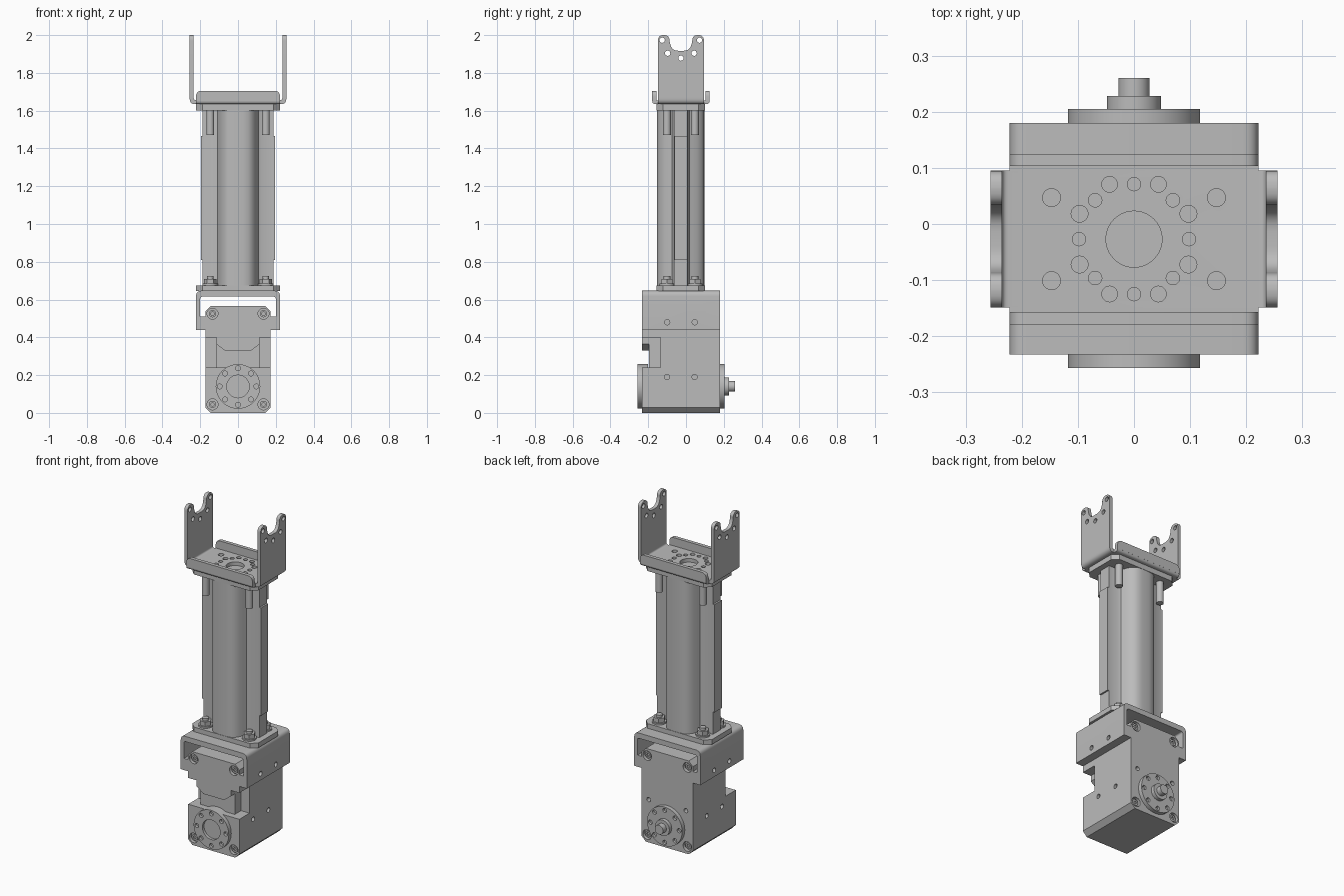
import bpy, bmesh
from math import sin, cos, pi, radians
from mathutils import Vector

if "Cube" in bpy.data.objects:
    bpy.data.objects.remove(bpy.data.objects["Cube"], do_unlink=True)

metal = bpy.data.materials.new("light_grey_metal")
metal.use_nodes = True
GREY = (0.5, 0.5, 0.5, 1)
metal.diffuse_color = GREY
metal.node_tree.nodes["Principled BSDF"].inputs["Base Color"].default_value = GREY

YC = -0.027          # centre line of the arm in y
AXLE = 0.14          # height of the output axle


def fillet(corners, steps=6):
    """Outline from (u, v[, r]) corners, rounding those with a radius."""
    out = []
    for i, c in enumerate(corners):
        p = Vector(c[:2])
        r = c[2] if len(c) > 2 else 0
        if not r:
            out.append(p)
            continue
        a = p + (Vector(corners[i - 1][:2]) - p).normalized() * r
        b = p + (Vector(corners[(i + 1) % len(corners)][:2]) - p).normalized() * r
        for k in range(steps + 1):
            t = k / steps
            out.append(a * (1 - t) ** 2 + p * 2 * t * (1 - t) + b * t * t)
    return out


def circle(u, v, r, n=24):
    return [(u + r * cos(2 * pi * k / n), v + r * sin(2 * pi * k / n)) for k in range(n)]


def rect(u0, u1, v0, v1):
    return [(u0, v0), (u1, v0), (u1, v1), (u0, v1)]


def octagon(hu, v0, v1, c):
    return [(-hu + c, v0), (hu - c, v0), (hu, v0 + c), (hu, v1 - c),
            (hu - c, v1), (-hu + c, v1), (-hu, v1 - c), (-hu, v0 + c)]


def prism(name, outlines, axis, lo, hi):
    """Extrude one or more outlines along an axis."""
    place = {"x": lambda u, v, w: (w, u, v),
             "y": lambda u, v, w: (u, w, v),
             "z": lambda u, v, w: (u, v, w)}[axis]
    bm = bmesh.new()
    for pts in outlines:
        a = [bm.verts.new(place(p[0], p[1], lo)) for p in pts]
        b = [bm.verts.new(place(p[0], p[1], hi)) for p in pts]
        bm.faces.new(a)
        bm.faces.new(b[::-1])
        for i in range(len(a)):
            j = (i + 1) % len(a)
            bm.faces.new((a[j], a[i], b[i], b[j]))
    bmesh.ops.recalc_face_normals(bm, faces=bm.faces)
    mesh = bpy.data.meshes.new(name)
    bm.to_mesh(mesh)
    bm.free()
    mesh.materials.append(metal)
    ob = bpy.data.objects.new(name, mesh)
    bpy.context.collection.objects.link(ob)
    return ob


def activate(ob):
    bpy.ops.object.select_all(action="DESELECT")
    ob.select_set(True)
    bpy.context.view_layer.objects.active = ob


def cut(ob, outlines, axis, lo, hi):
    tool = prism("cutter", outlines, axis, lo, hi)
    tool.hide_render = True
    mod = ob.modifiers.new("cut", "BOOLEAN")
    mod.operation, mod.solver, mod.object = "DIFFERENCE", "EXACT", tool
    activate(ob)
    bpy.ops.object.modifier_apply(modifier=mod.name)
    bpy.data.objects.remove(tool, do_unlink=True)


def mirror4(u, v, r):
    return [circle(sx * u, YC + sy * v, r) for sx in (-1, 1) for sy in (-1, 1)]


# Servo housing: chamfered block with a stepped waist at the front
FRONT, BACK = -0.233, 0.18
housing = prism("servo_housing", [octagon(0.172, 0, 0.567, 0.028)], "y", FRONT, BACK)
cut(housing, [rect(s * 0.115, s * 0.3, 0.24, 0.4) for s in (-1, 1)], "y", -0.3, -0.135)
cut(housing, [[(-0.2, 0.24), (0.2, 0.24), (0.2, 0.365), (0.115, 0.365), (0.07, 0.33),
               (-0.07, 0.33), (-0.115, 0.365), (-0.2, 0.365)]], "y", -0.3, -0.195)
corners = [(sx * 0.135, z) for sx in (-1, 1) for z in (0.045, 0.525)]
for lo, hi in ((-0.3, FRONT + 0.02), (BACK - 0.02, 0.3)):
    cut(housing, [circle(u, v, 0.029) for u, v in corners], "y", lo, hi)
cut(housing, [circle(s * 0.125, 0.26, 0.013) for s in (-1, 1)], "y", BACK - 0.03, 0.3)
side_holes = [(YC + s * 0.073, 0.19) for s in (-1, 1)]
for s in (-1, 1):
    cut(housing, [circle(u, v, 0.014) for u, v in side_holes], "x", s * 0.14, s * 0.3)
for side, lo, hi in (("front", FRONT + 0.008, -0.2), ("back", 0.15, BACK - 0.008)):
    heads = prism(side + "_screw_heads", [circle(u, v, 0.019) for u, v in corners], "y", lo, hi)
    deep = (lo - 0.1, lo + 0.008) if side == "front" else (hi - 0.008, hi + 0.1)
    cut(heads, [circle(u, v, 0.01, 6) for u, v in corners], "y", *deep)

# Output horns, with a ring of holes, and the rear shaft
ring = [circle(0.097 * cos(k * pi / 4), AXLE + 0.097 * sin(k * pi / 4), 0.013, 16) for k in range(8)]
for name, lo, hi, face in (("front_horn", -0.257, -0.2, -0.24), ("rear_horn", 0.15, 0.205, 0.19)):
    horn = prism(name, [circle(0, AXLE, 0.118, 48)], "y", lo, hi)
    span = (lo - 0.1, face) if lo < 0 else (face, hi + 0.1)
    cut(horn, ring, "y", *span)
    if lo < 0:
        cut(horn, [circle(0, AXLE, 0.06, 32)], "y", *span)
prism("rear_boss", [circle(0, AXLE, 0.048)], "y", 0.18, 0.228)
prism("rear_shaft", [circle(0, AXLE, 0.028)], "y", 0.2, 0.26)

# Lower saddle bracket: inverted U with clamping pads
half = [(0.2, 0.615, 0.012), (0.2, 0.51), (0.172, 0.51), (0.172, 0.44),
        (0.222, 0.44), (0.222, 0.647, 0.03)]
saddle = prism("saddle_bracket", [fillet(half + [(-c[0],) + c[1:] for c in half[::-1]])],
               "y", FRONT, BACK)
for s in (-1, 1):
    cut(saddle, [circle(YC + t * 0.073, 0.48, 0.014) for t in (-1, 1)], "x", s * 0.19, s * 0.3)

# End plates of the column
for name, lo, hi in (("column_base_plate", 0.645, 0.675), ("column_top_plate", 1.602, 1.634)):
    prism(name, [octagon(0.222, YC - 0.128, YC + 0.128, 0.034)], "z", lo, hi)

# Column: extruded cross section with a wide lobe and side wings
quarter = [(0.187, 0.036), (0.125, 0.038), (0.108, 0.046), (0.101, 0.062),
           (0.092, 0.085), (0.076, 0.108), (0.055, 0.122), (0.025, 0.126)]
right = quarter + [(-u, v) for u, v in quarter[::-1]]
section = right + [(-u, -v) for u, v in right]
prism("column", [[(u, YC + v) for u, v in section]], "z", 0.67, 1.61)
wing = [rect(s * 0.18, s * 0.197, YC - 0.035, YC + 0.035) for s in (-1, 1)]
prism("wing_caps", wing, "z", 0.81, 1.465)

# Column fixings: long bolts on top, hex nuts and washers below
prism("upper_bolts", mirror4(0.147, 0.074, 0.021), "z", 1.47, 1.61)
prism("lower_washers", mirror4(0.147, 0.074, 0.04), "z", 0.67, 0.684)
prism("lower_nuts", [circle(sx * 0.147, YC + sy * 0.074, 0.034, 6)
                     for sx in (-1, 1) for sy in (-1, 1)], "z", 0.68, 0.71)
prism("lower_bolt_ends", mirror4(0.147, 0.074, 0.018), "z", 0.7, 0.724)

# Upper bracket floor, bent up towards both sides, with bolt circles
FLOOR, TOP = 1.634, 1.656
bend = [(0.235, TOP, 0.012), (0.235, 1.675), (0.256, 1.675), (0.256, FLOOR, 0.03)]
floor = prism("bracket_floor", [fillet(bend + [(-c[0],) + c[1:] for c in bend[::-1]])],
              "y", YC - 0.122, YC + 0.122)
spots = [(0, 0.098, 0.012), (90, 0.098, 0.012)]
spots += [(25, 0.107, 0.015), (45, 0.098, 0.012), (66, 0.107, 0.014)]
holes = [circle(0, YC, 0.05, 40)] + mirror4(0.147, 0.074, 0.016)
for angle, dist, r in spots:
    u, v = dist * cos(radians(angle)), dist * sin(radians(angle))
    if angle == 0:
        holes += [circle(s * u, YC, r, 16) for s in (-1, 1)]
    elif angle == 90:
        holes += [circle(0, YC + s * v, r, 16) for s in (-1, 1)]
    else:
        holes += mirror4(u, v, r)
cut(floor, holes, "z", 1.6, 1.7)

# Front and rear flanges of the upper bracket
for name, s in (("front_flange", -1), ("rear_flange", 1)):
    prism(name, [fillet([(-0.222, 1.65), (0.222, 1.65), (0.222, 1.705, 0.03),
                         (-0.222, 1.705, 0.03)])], "y", YC + s * 0.13, YC + s * 0.152)
    lip = [(s * 0.115, FLOOR), (s * 0.152, FLOOR, 0.02), (s * 0.152, 1.655),
           (s * 0.13, 1.655), (s * 0.115, 1.655)]
    prism(name + "_bend", [[(YC + u, v) for u, v in fillet(lip)]], "x", -0.222, 0.222)

# Upright ears with a forked top and screw holes
fork = [(0.122, 1.67), (0.122, 2.0, 0.03), (0.06, 2.0, 0.03), (0.06, 1.965, 0.012),
        (0.046, 1.917, 0.032)]
outline = [(YC + u, v) for u, v in fillet(fork + [(-c[0],) + c[1:] for c in fork[::-1]])]
ear_holes = [circle(YC, 1.878, 0.014, 16)]
for s in (-1, 1):
    ear_holes += [circle(YC + s * 0.099, 1.973, 0.014, 16), circle(YC + s * 0.07, 1.904, 0.014, 16)]
for name, s in (("right_ear", -1), ("left_ear", 1)):
    ear = prism(name, [outline], "x", s * 0.235, s * 0.256)
    cut(ear, ear_holes, "x", s * 0.2, s * 0.3)

# Smooth curved walls, keep hard edges
for ob in bpy.context.collection.objects:
    if ob.type == "MESH" and metal.name in ob.data.materials:
        activate(ob)
        bpy.ops.object.shade_smooth_by_angle(angle=radians(32))
